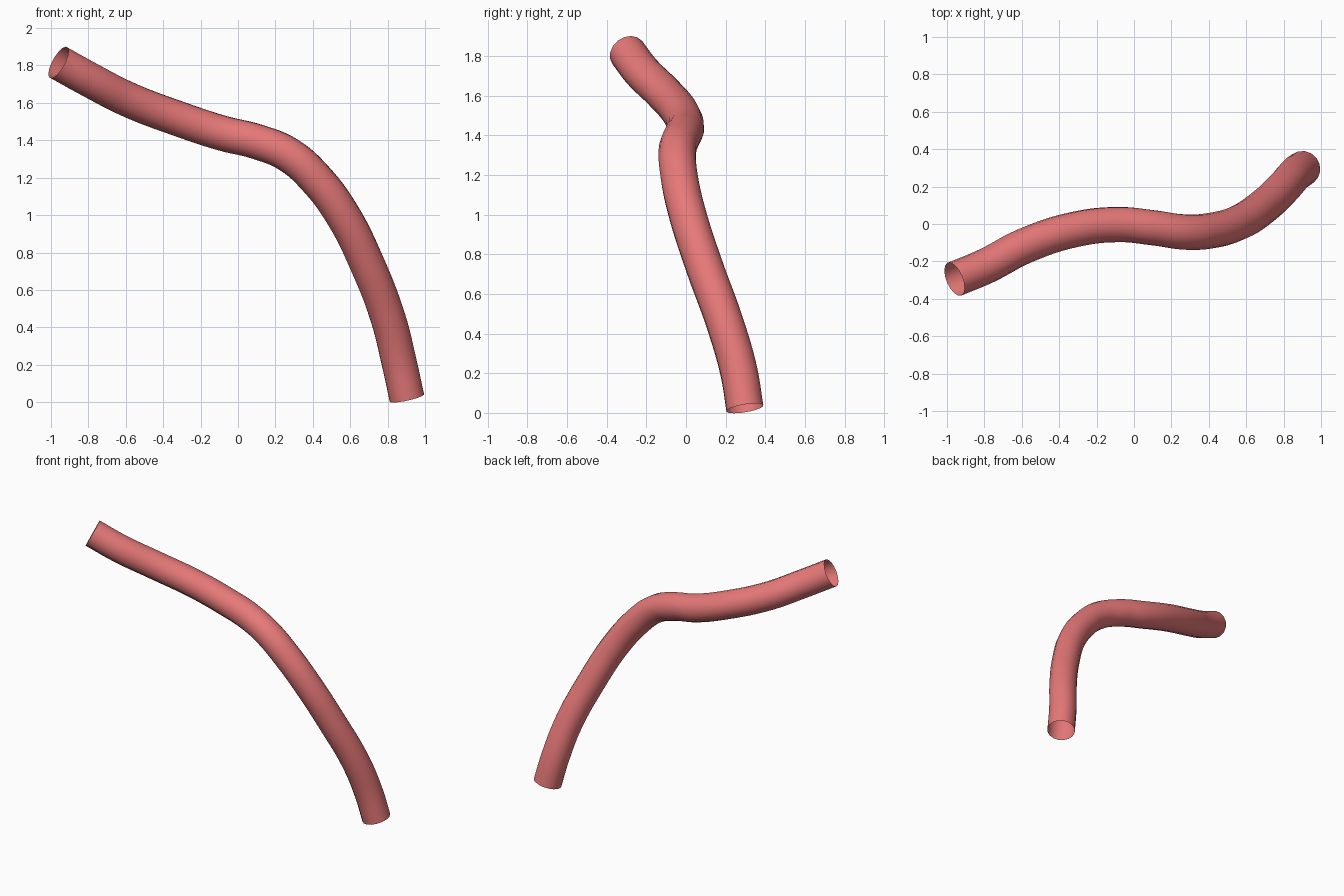
import bpy

if "Cube" in bpy.data.objects:
    bpy.data.objects.remove(bpy.data.objects["Cube"])

# Centre line of the bent tube, bottom end to top end
path = [(0.903, 0.297, 0.023), (0.862, 0.266, 0.21), (0.802, 0.197, 0.45),
        (0.69, 0.092, 0.74), (0.56, 0.008, 1.00), (0.42, -0.034, 1.19),
        (0.27, -0.043, 1.323), (0.10, -0.02, 1.393), (-0.08, -0.003, 1.437),
        (-0.32, -0.03, 1.516), (-0.58, -0.115, 1.615), (-0.79, -0.224, 1.722),
        (-0.96, -0.295, 1.816)]

curve = bpy.data.curves.new("bent_tube", 'CURVE')
curve.dimensions = '3D'
curve.resolution_u = 6
curve.bevel_depth = 0.095
curve.bevel_resolution = 6
curve.use_fill_caps = False      # both ends stay open
spline = curve.splines.new('BEZIER')
spline.bezier_points.add(len(path) - 1)
for point, co in zip(spline.bezier_points, path):
    point.co = co
    point.handle_left_type = point.handle_right_type = 'AUTO'

tube = bpy.data.objects.new("bent_tube", curve)
bpy.context.collection.objects.link(tube)

# Turn the swept curve into a smooth mesh
bpy.context.view_layer.objects.active = tube
tube.select_set(True)
bpy.ops.object.convert(target='MESH')
tube = bpy.context.object
bpy.ops.object.shade_smooth()

red = bpy.data.materials.new("soft_red")
red.diffuse_color = (0.8, 0.19, 0.19, 1)
red.use_nodes = True
red.node_tree.nodes["Principled BSDF"].inputs["Base Color"].default_value = red.diffuse_color
tube.data.materials.clear()
tube.data.materials.append(red)
